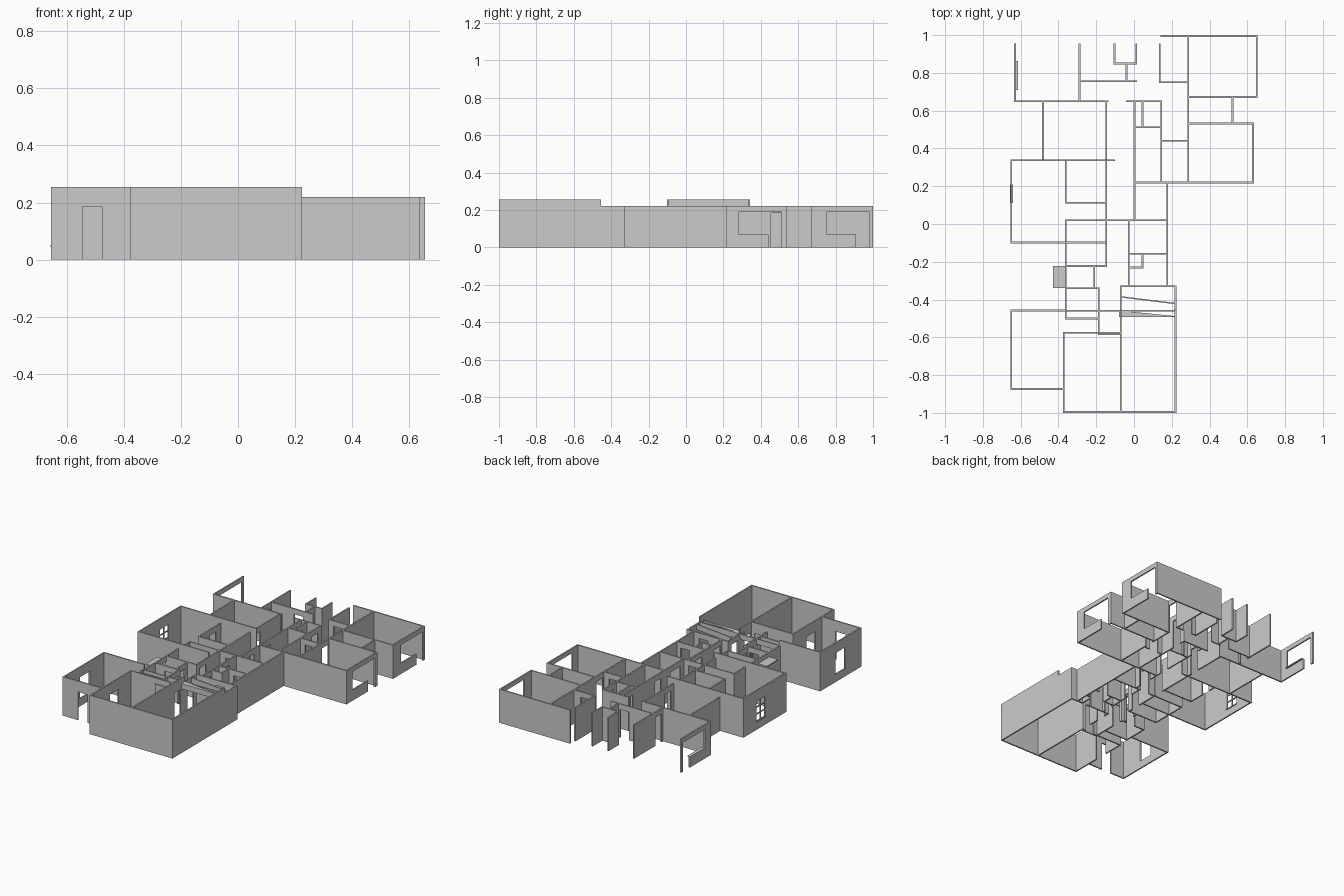
import bpy, bmesh
from mathutils import Matrix

T = 0.009          # wall thickness
LOW, TALL = 0.22, 0.255
DOOR = 0.185


def add_box(bm, x0, x1, y0, y1, z0, z1):
    m = Matrix.Translation(((x0 + x1) / 2, (y0 + y1) / 2, (z0 + z1) / 2))
    bmesh.ops.create_cube(bm, size=1, matrix=m @ Matrix.Diagonal((x1 - x0, y1 - y0, z1 - z0, 1)))


def finish(bm, name):
    me = bpy.data.meshes.new(name)
    bm.to_mesh(me)
    bm.free()
    ob = bpy.data.objects.new(name, me)
    bpy.context.collection.objects.link(ob)
    return ob


def box(name, *dims):
    bm = bmesh.new()
    add_box(bm, *dims)
    return finish(bm, name)


def wall(name, axis, pos, a, b, h=LOW, holes=()):
    """Straight wall along an axis; holes are (start, end, sill, head)."""
    bm = bmesh.new()

    def piece(s, e, z0, z1):
        if e - s < 1e-4 or z1 - z0 < 1e-4:
            return
        across = (pos - T / 2, pos + T / 2)
        if axis == 'x':
            add_box(bm, s, e, *across, z0, z1)
        else:
            add_box(bm, *across, s, e, z0, z1)
    cur = a - T / 2
    for s, e, z0, z1 in sorted(holes):
        piece(cur, s, 0, h)
        piece(s, e, 0, z0)
        piece(s, e, z1, h)
        cur = e
    piece(cur, b + T / 2, 0, h)
    return finish(bm, name)


def door(s, w=0.065):
    return (s, s + w, 0, DOOR)


def balcony(s, m, e):
    return [(s, m, 0.07, 0.19), (m, e, 0, 0.19)]


# Walls running along x: (y, x start, x end, height, holes)
walls_x = [
    (0.65, -0.63, -0.14, LOW, []),
    (0.755, -0.29, 0.012, LOW, [door(-0.12)]),
    (0.85, -0.103, 0.012, LOW, []),
    (0.75, 0.137, 0.287, LOW, [door(0.17)]),
    (0.995, 0.145, 0.65, LOW, []),
    (0.672, 0.287, 0.65, LOW, []),
    (0.532, 0.287, 0.63, LOW, []),
    (0.22, 0.005, 0.63, LOW, []),
    (0.44, 0.147, 0.287, LOW, [door(0.18)]),
    (0.65, -0.038, 0.145, LOW, []),
    (0.512, 0.005, 0.145, LOW, []),
    (0.02, -0.362, 0.176, LOW, [door(-0.1)]),
    (-0.157, -0.028, 0.176, LOW, [door(0.08)]),
    (-0.23, -0.028, 0.045, LOW, []),
    (-0.33, -0.07, 0.22, LOW, [door(0.07)]),
    (0.337, -0.65, -0.105, TALL, []),
    (0.112, -0.362, -0.147, LOW, []),
    (-0.098, -0.65, -0.147, TALL, []),
    (-0.222, -0.362, -0.147, LOW, []),
    (-0.34, -0.362, -0.187, LOW, [door(-0.29)]),
    (-0.5, -0.362, -0.187, LOW, []),
    (-0.458, -0.65, -0.362, TALL, []),
    (-0.575, -0.372, -0.07, TALL, [door(-0.16)]),
    (-0.874, -0.65, -0.372, TALL, [(-0.545, -0.475, 0, DOOR)]),
    (-0.995, -0.372, 0.22, TALL, []),
]
# Walls running along y: (x, y start, y end, height, holes)
walls_y = [
    (-0.63, 0.65, 0.95, LOW, balcony(0.71, 0.865, 0.935)),
    (-0.288, 0.65, 0.95, LOW, [door(0.67)]),
    (-0.04, 0.755, 0.85, LOW, []),
    (-0.103, 0.85, 0.95, LOW, []),
    (0.012, 0.85, 0.95, LOW, []),
    (0.137, 0.75, 0.95, LOW, []),
    (0.287, 0.22, 0.995, LOW, [door(0.455), door(0.68)]),
    (0.65, 0.672, 0.995, LOW, balcony(0.75, 0.91, 0.98)),
    (0.63, 0.22, 0.532, LOW, balcony(0.28, 0.44, 0.51)),
    (0.522, 0.532, 0.672, LOW, []),
    (0.145, 0.22, 0.65, LOW, [door(0.55)]),
    (0.045, 0.512, 0.65, LOW, [door(0.53)]),
    (0.003, 0.02, 0.65, LOW, [door(0.06, 0.1), door(0.26), door(0.55)]),
    (0.176, -0.33, 0.22, LOW, []),
    (-0.028, -0.33, 0.02, LOW, [door(-0.12), door(-0.31)]),
    (0.045, -0.23, -0.157, LOW, []),
    (-0.482, 0.337, 0.65, LOW, []),
    (-0.147, -0.222, 0.65, LOW, [door(-0.19), door(0.03), door(0.37)]),
    (-0.65, -0.098, 0.337, TALL, [(0.11, 0.21, 0.05, 0.19)]),
    (-0.362, 0.112, 0.337, LOW, [door(0.22)]),
    (-0.362, -0.5, 0.02, LOW, [(-0.335, -0.228, 0, DOOR)]),
    (-0.21, -0.34, -0.222, LOW, [door(-0.32)]),
    (-0.187, -0.583, -0.34, LOW, [door(-0.42)]),
    (-0.65, -0.874, -0.458, TALL, [(-0.71, -0.61, 0.05, 0.19)]),
    (-0.372, -0.995, -0.575, TALL, [door(-0.8, 0.09)]),
    (-0.07, -0.995, -0.458, TALL, [door(-0.565)]),
    (-0.07, -0.458, -0.33, LOW, [door(-0.43)]),
    (0.22, -0.995, -0.458, TALL, []),
    (0.22, -0.458, -0.33, LOW, []),
]
for i, (p, a, b, h, holes) in enumerate(walls_x):
    wall(f"cross_wall_{i + 1}", 'x', p, a, b, h, holes)
for i, (p, a, b, h, holes) in enumerate(walls_y):
    wall(f"long_wall_{i + 1}", 'y', p, a, b, h, holes)

# Short doubled wall and high beams over the open passage
box("doubled_wall", -0.187, -0.07, -0.588, -0.58, 0, LOW)
box("passage_beam", -0.362, 0.22, -0.462, -0.454, DOOR, LOW)


def prism(name, pts, z0, z1):
    bm = bmesh.new()
    f = bm.faces.new([bm.verts.new((x, y, z0)) for x, y in pts])
    r = bmesh.ops.extrude_face_region(bm, geom=[f])
    bmesh.ops.translate(bm, vec=(0, 0, z1 - z0), verts=[v for v in r['geom'] if isinstance(v, bmesh.types.BMVert)])
    bmesh.ops.recalc_face_normals(bm, faces=bm.faces)
    return finish(bm, name)


prism("slanted_beam", [(-0.07, -0.389), (0.22, -0.425), (0.22, -0.418), (-0.07, -0.382)], DOOR, LOW)
prism("wedge_beam", [(-0.08, -0.458), (-0.08, -0.492), (0.22, -0.492), (0.22, -0.488)], DOOR, LOW)

# Side entry slab and window sill
box("side_slab", -0.43, -0.362, -0.34, -0.222, DOOR, DOOR + 0.008)
box("balcony_sill", -0.634, -0.613, 0.71, 0.862, 0.066, 0.07)
box("left_sill", -0.657, -0.64, 0.11, 0.21, 0.046, 0.05)

# Glazing bars of the left window
bm = bmesh.new()
for y in (0.113, 0.16, 0.207):
    add_box(bm, -0.653, -0.647, y - 0.003, y + 0.003, 0.05, 0.19)
for z in (0.053, 0.1, 0.145, 0.187):
    add_box(bm, -0.653, -0.647, 0.11, 0.21, z - 0.003, z + 0.003)
finish(bm, "window_bars")
